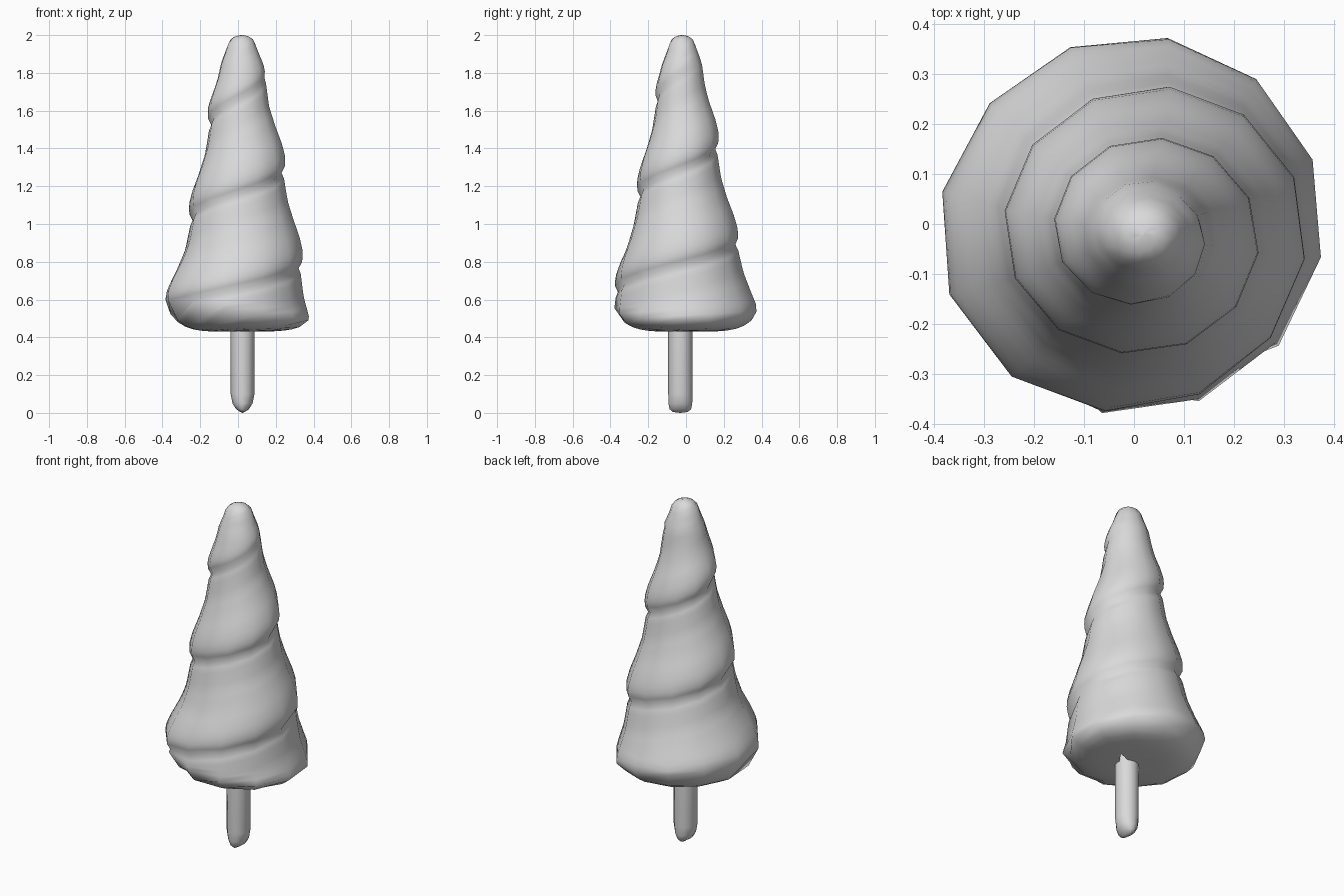
import bpy, bmesh, math

if "Cube" in bpy.data.objects:
    bpy.data.objects.remove(bpy.data.objects["Cube"])

grey = bpy.data.materials.new("plain grey")
grey.use_nodes = True
grey.diffuse_color = (0.7, 0.7, 0.7, 1)
grey.node_tree.nodes["Principled BSDF"].inputs["Base Color"].default_value = grey.diffuse_color

SIDES, STEPS, PITCH = 12, 16, 0.505
START, BOTTOM, SHOULDER, TOP = -0.23, 0.43, 1.94, 2.0
PHASE = 20 / 360  # turns the twelve-sided outline
# Outward swell across one coil, from its lower crease to the next crease
SWELL = [(0, -0.015), (0.06, 0.008), (0.16, 0.022), (0.3, 0.018),
         (0.5, 0.0), (0.7, -0.012), (0.94, -0.008), (1, -0.015)]


def clamp(v):
    return max(0.0, min(1.0, v))


def swell(u):
    for (a, p), (b, q) in zip(SWELL, SWELL[1:]):
        if u <= b:
            return p + (q - p) * (u - a) / (b - a)


def radius(z, turn):
    """Tapering cone plus the coil swell, which fades out at the tip."""
    u = ((z - START) / PITCH - turn + 1e-6) % 1
    taper = 0.363 - 0.2 * (z - 0.6) - 0.2 * max(0, z - 1.85)
    r = min(taper + swell(u) * clamp((1.88 - z) / 0.25), 0.38)
    # the lowest coil bulges to the front right
    bulge = max(0, math.cos(math.tau * turn - math.radians(225)))
    return r + 0.025 * bulge * clamp((0.85 - z) / 0.2)


def cone_point(z, turn):
    angle = math.tau * turn
    rim = 0.545 - 0.055 * math.cos(angle)
    if abs(z - rim) < 0.5 * PITCH / STEPS:
        z = rim
    if z < rim:
        # below the tilted rim the surface curls in to a flat base
        t = 1 - clamp((rim - z) / 0.3)
        r = radius(rim, turn) * t
        z = rim - (rim - BOTTOM) * (1 - t ** 4.5) ** 0.667
    elif z > SHOULDER:
        # rounded tip
        t = 1 - clamp((z - SHOULDER) / 0.12)
        r = radius(SHOULDER, turn) * t
        z = SHOULDER + (TOP - SHOULDER) * math.sqrt(1 - t * t)
    else:
        r = radius(z, turn)
    lean = 0.02 * clamp((z - 0.5) / 0.5)
    depth = 1 - 0.06 * clamp((z - 0.65) / 0.5)
    return (r * math.cos(angle) + lean, r * depth * math.sin(angle) - lean, z)


def finish(name, bm):
    bmesh.ops.remove_doubles(bm, verts=bm.verts, dist=0.0005)
    bmesh.ops.recalc_face_normals(bm, faces=bm.faces)
    mesh = bpy.data.meshes.new(name)
    bm.to_mesh(mesh)
    bm.free()
    mesh.materials.append(grey)
    obj = bpy.data.objects.new(name, mesh)
    bpy.context.collection.objects.link(obj)
    bpy.ops.object.select_all(action='DESELECT')
    obj.select_set(True)
    bpy.context.view_layer.objects.active = obj
    bpy.ops.object.shade_smooth_by_angle(angle=math.radians(65))


# Spiral cone: one helical strip whose upper edge joins the next turn
bm = bmesh.new()
rows = SIDES * 6
grid = []
for s in range(rows):
    turn = s / SIDES + PHASE
    grid.append([bm.verts.new(cone_point(START + PITCH * (turn + k / STEPS), turn))
                 for k in range(STEPS)])
for s in range(rows - SIDES - 1):
    lower = grid[s] + [grid[s + SIDES][0]]
    upper = grid[s + 1] + [grid[s + 1 + SIDES][0]]
    for k in range(STEPS):
        bm.faces.new((lower[k], upper[k], upper[k + 1], lower[k + 1]))
loose = [v for v in bm.verts if not v.link_faces]
bmesh.ops.delete(bm, geom=loose, context='VERTS')
bmesh.ops.remove_doubles(bm, verts=bm.verts, dist=0.0005)
bmesh.ops.triangulate(bm, faces=bm.faces, quad_method='SHORT_EDGE')
finish("spiral_cone", bm)

# Stick with a wedge-shaped rounded end
bm = bmesh.new()
rings = []
for z, rx, ry in ((0.5, 0.064, 0.064), (0.1, 0.063, 0.064), (0.05, 0.053, 0.063),
                  (0.02, 0.034, 0.057), (0.005, 0.012, 0.04)):
    rings.append([bm.verts.new((0.024 + rx * math.cos(math.tau * i / SIDES),
                                -0.03 + ry * math.sin(math.tau * i / SIDES), z))
                  for i in range(SIDES)])
for a, b in zip(rings, rings[1:]):
    for i in range(SIDES):
        j = (i + 1) % SIDES
        bm.faces.new((a[i], a[j], b[j], b[i]))
bm.faces.new(rings[0])
tip = bm.verts.new((0.024, -0.03, 0))
for i in range(SIDES):
    bm.faces.new((rings[-1][i], rings[-1][(i + 1) % SIDES], tip))
finish("stick", bm)
